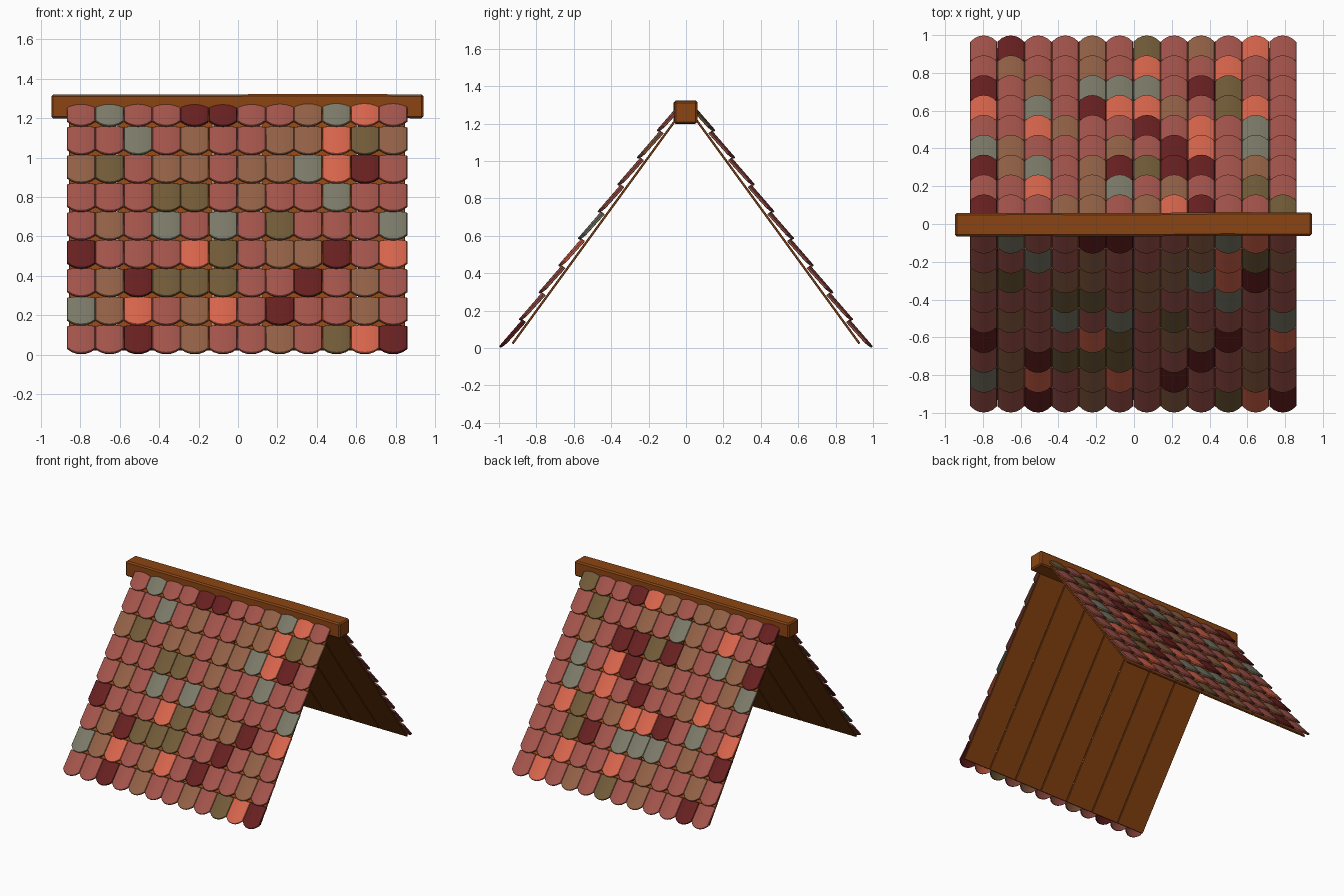
import bpy, bmesh, math, random
from mathutils import Vector

if "Cube" in bpy.data.objects:
    bpy.data.objects.remove(bpy.data.objects["Cube"])

random.seed(4)


def material(name, rgb):
    m = bpy.data.materials.new(name)
    lin = [(c / 255 / 12.92 if c < 11 else ((c / 255 + 0.055) / 1.055) ** 2.4) for c in rgb]
    m.diffuse_color = (*lin, 1)
    m.use_nodes = True
    m.node_tree.nodes["Principled BSDF"].inputs["Base Color"].default_value = m.diffuse_color
    return m


TILE_MATS = {
    "R": material("tile_red", (163, 84, 75)),
    "D": material("tile_dark_red", (104, 32, 32)),
    "O": material("tile_orange", (216, 101, 76)),
    "L": material("tile_olive", (114, 91, 56)),
    "G": material("tile_grey", (124, 122, 104)),
    "B": material("tile_brown", (147, 97, 70)),
}
KEYS = list(TILE_MATS)
WOOD = material("wood", (139, 69, 19))

# Tile colours, eave row first, left to right in x
FRONT = ["RRDRBRRBRLOD", "GBORBORDRRBR", "RBDLLLRRDRBR", "DRRROLRBBDRO", "RBRGRGRLRRRG",
         "RRRLLRBRRGRR", "BLRBBRBBGODR", "RRGRBRRBBOLB", "RGRRDDRRBGOR"]
BACK = ["RDRRBRLRBROR", "RBRRBRORRORR", "DRBRGGGRDLRR", "ORGRDOOBRLOR", "RROBRRDRORGR",
        "GBRRRBRDORGR", "DBGRBDLDDRBR", "RRORBGRBRRLR", "DRRBBRBODRRL"]

ANGLE = math.radians(53.9)
PITCH_S, PITCH_X, X0 = 0.1785, 0.144, -0.868


def roof_point(side, x, s, n):
    """x along the ridge, s up the slope, n outward; side -1 front, 1 back"""
    y = 1.0 - s * math.cos(ANGLE) + n * math.sin(ANGLE)
    z = 0.009 + s * math.sin(ANGLE) + n * math.cos(ANGLE)
    return Vector((x, side * y, z))


def finish(bm, name, mats, bevel):
    bmesh.ops.recalc_face_normals(bm, faces=bm.faces)
    me = bpy.data.meshes.new(name)
    bm.to_mesh(me)
    bm.free()
    for m in mats:
        me.materials.append(m)
    ob = bpy.data.objects.new(name, me)
    bpy.context.collection.objects.link(ob)
    if bevel:
        b = ob.modifiers.new("bevel", "BEVEL")
        b.width, b.segments, b.limit_method = bevel, 1, "ANGLE"
        b.angle_limit = math.radians(50)
    return ob


def add_tile(bm, side, xc, s0, mat):
    """Slightly arched tile with a rounded lower end"""
    seg, length, thick, tilt, half = 6, 0.19, 0.014, 0.016, PITCH_X / 2 - 0.0005
    rings = []
    for i in range(seg + 1):
        t = 2 * i / seg - 1
        low, arch = 0.04 * abs(t) ** 2.3, -0.012 * t * t
        x = xc + half * t
        ring = [(low, arch), (length, arch - tilt),
                (length, arch - tilt - thick), (low, arch - thick)]
        rings.append([bm.verts.new(roof_point(side, x, s0 + s, n)) for s, n in ring])
    faces = [bm.faces.new(rings[0]), bm.faces.new(rings[-1])]
    for a, b in zip(rings, rings[1:]):
        for j in range(4):
            k = (j + 1) % 4
            faces.append(bm.faces.new((a[j], a[k], b[k], b[j])))
    for f in faces:
        f.material_index = mat


def add_board(bm, side, x1, x2):
    """Flat plank running from eave to ridge"""
    q = [[bm.verts.new(roof_point(side, x, s, n))
          for s, n in ((0.055, -0.044), (1.56, -0.044), (1.56, -0.056), (0.055, -0.056))]
         for x in (x1, x2)]
    bm.faces.new(q[0])
    bm.faces.new(q[1])
    for j in range(4):
        k = (j + 1) % 4
        bm.faces.new((q[0][j], q[0][k], q[1][k], q[1][j]))


for side, label, rows in ((-1, "front", FRONT), (1, "back", BACK)):
    # Overlapping tile courses
    bm = bmesh.new()
    for r, row in enumerate(rows):
        for c, key in enumerate(row):
            add_tile(bm, side, X0 + (c + 0.5) * PITCH_X, r * PITCH_S, KEYS.index(key))
    finish(bm, label + "_roof_tiles", TILE_MATS.values(), 0.003)

    # Planks under the tiles
    bm = bmesh.new()
    count, w = 7, 1.71 / 7
    for i in range(count):
        x = -0.86 + i * w
        add_board(bm, side, x + 0.003, x + w - 0.003)
    finish(bm, label + "_roof_boards", [WOOD], 0.002)

# Hand-hewn ridge beam, slightly uneven along its length
bm = bmesh.new()
rings = []
for i in range(5):
    x = -0.948 + 1.89 * i / 4
    dy, dz = (random.uniform(-0.003, 0.003) for _ in range(2))
    rings.append([bm.verts.new((x, y + dy, z + dz)) for y, z in
                  ((-0.064, 1.201), (0.06, 1.201), (0.06, 1.322), (-0.064, 1.322))])
bm.faces.new(rings[0])
bm.faces.new(rings[-1])
for a, b in zip(rings, rings[1:]):
    for j in range(4):
        k = (j + 1) % 4
        bm.faces.new((a[j], a[k], b[k], b[j]))
finish(bm, "ridge_beam", [WOOD], 0.01)
